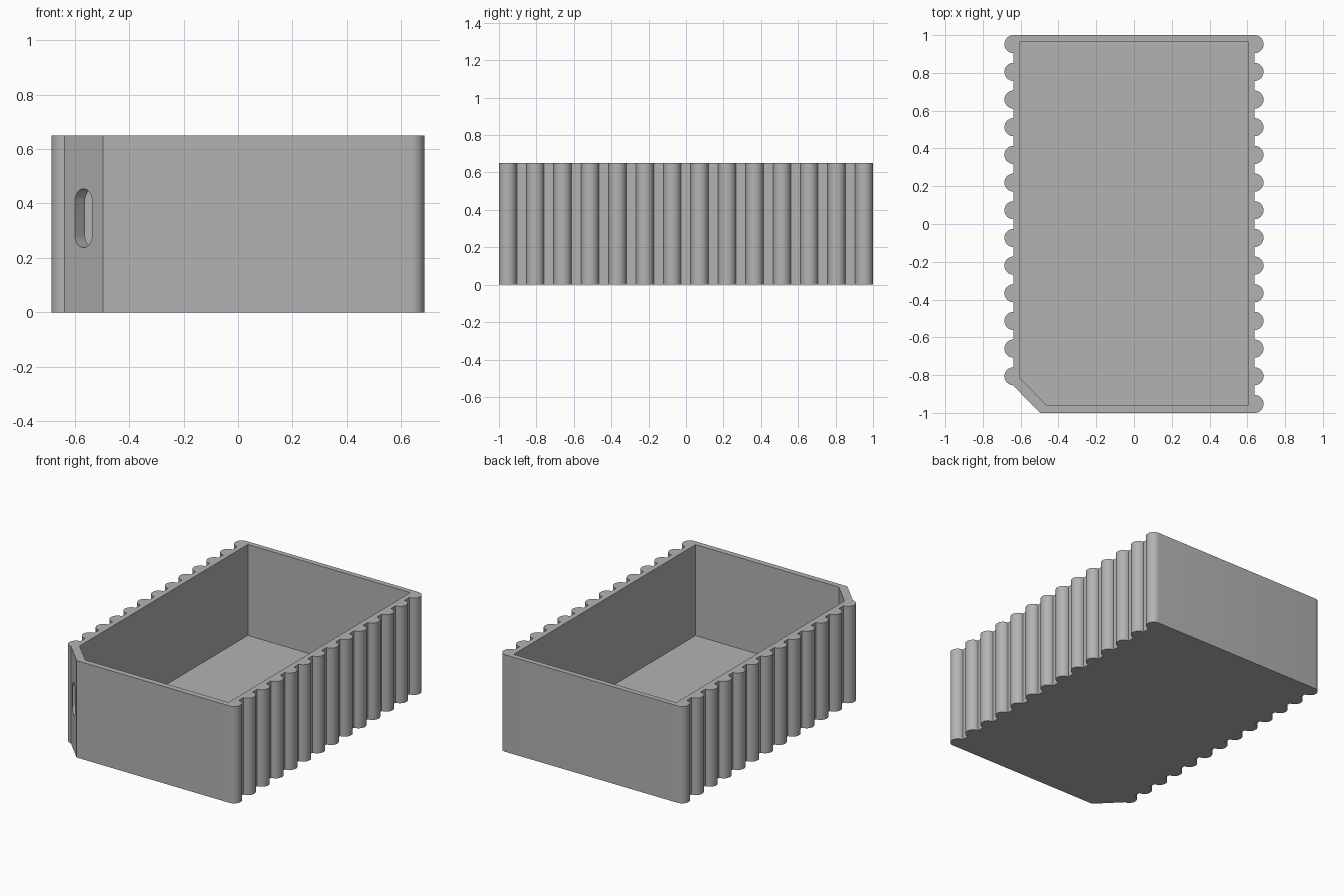
import bpy, bmesh, math
from mathutils import Matrix

if "Cube" in bpy.data.objects:
    bpy.data.objects.remove(bpy.data.objects["Cube"], do_unlink=True)

HEIGHT, FLOOR = 0.65, 0.04
SIDE, RIB = 0.638, 0.048          # outer wall x, rib radius
PITCH, RIBS = 0.1465, 14

grey = bpy.data.materials.new("plain grey")
grey.use_nodes = True
color = (0.45, 0.45, 0.45, 1)
grey.diffuse_color = color
grey.node_tree.nodes["Principled BSDF"].inputs["Base Color"].default_value = color


def prism(name, outline, low, high, matrix=Matrix()):
    """Extrude a counter-clockwise outline between two heights."""
    bm = bmesh.new()
    face = bm.faces.new([bm.verts.new((x, y, low)) for x, y in outline])
    new = bmesh.ops.extrude_face_region(bm, geom=[face])["geom"]
    verts = [v for v in new if isinstance(v, bmesh.types.BMVert)]
    bmesh.ops.translate(bm, verts=verts, vec=(0, 0, high - low))
    bmesh.ops.recalc_face_normals(bm, faces=bm.faces)
    bm.transform(matrix)
    mesh = bpy.data.meshes.new(name)
    bm.to_mesh(mesh)
    bm.free()
    mesh.materials.append(grey)
    obj = bpy.data.objects.new(name, mesh)
    bpy.context.collection.objects.link(obj)
    return obj


def arc(cx, cy, radius, start, steps=16):
    """Half circle, counter-clockwise from the start angle."""
    return [(cx + radius * math.cos(start + math.pi * i / steps),
             cy + radius * math.sin(start + math.pi * i / steps))
            for i in range(steps + 1)]


def cut(target, cutter):
    mod = target.modifiers.new(cutter.name, 'BOOLEAN')
    mod.object = cutter
    mod.operation = 'DIFFERENCE'
    mod.solver = 'EXACT'
    bpy.context.view_layer.objects.active = target
    bpy.ops.object.modifier_apply(modifier=mod.name)
    bpy.data.objects.remove(cutter, do_unlink=True)


# Ribbed outline: full row on the left, one rib fewer beside the cut corner
rows = [1 - RIB - i * PITCH for i in range(RIBS)]
outline = [(-SIDE, -0.857), (-0.497, -1)]
for y in reversed(rows):
    outline += arc(SIDE, y, RIB, -math.pi / 2)
for y in rows[:-1]:
    outline += arc(-SIDE, y, RIB, math.pi / 2)
box = prism("ribbed_box", outline, 0, HEIGHT)

# Open cavity
cavity = [(-0.603, -0.817), (-0.46, -0.962), (0.603, -0.962),
          (0.603, 0.965), (-0.603, 0.965)]
cut(box, prism("cavity_cutter", cavity, FLOOR, HEIGHT + 0.1))

# Rounded upright slot through the cut corner
slot = arc(0, 0.063, 0.045, 0) + arc(0, -0.063, 0.045, math.pi)
place = (Matrix.Translation((-0.568, -0.928, 0.346))
         @ Matrix.Rotation(-math.pi / 4, 4, 'Z')
         @ Matrix.Rotation(math.pi / 2, 4, 'X'))
cut(box, prism("slot_cutter", slot, -0.1, 0.1, place))

bpy.ops.object.select_all(action='DESELECT')
box.select_set(True)
bpy.context.view_layer.objects.active = box
bpy.ops.object.shade_smooth_by_angle(angle=math.radians(30))
